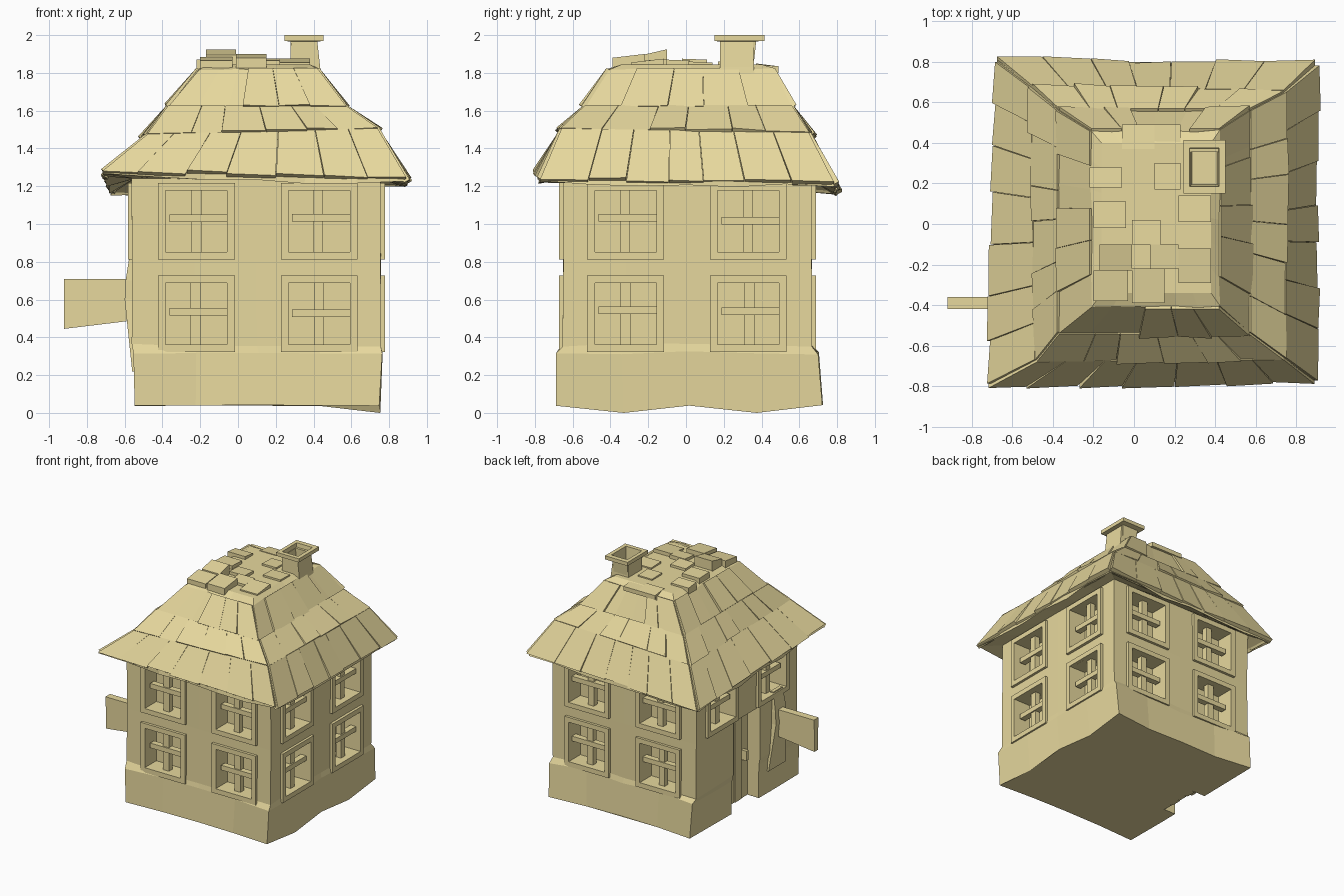
import bpy, bmesh, random
from mathutils import Vector

if "Cube" in bpy.data.objects:
    bpy.data.objects.remove(bpy.data.objects["Cube"])

random.seed(4)
R = random.uniform
clay = bpy.data.materials.new("clay")
clay.diffuse_color = (.8, .69, .34, 1)
clay.use_nodes = True
clay.node_tree.nodes["Principled BSDF"].inputs["Base Color"].default_value = clay.diffuse_color


def make(name, bm):
    bmesh.ops.recalc_face_normals(bm, faces=bm.faces)
    me = bpy.data.meshes.new(name)
    bm.to_mesh(me)
    bm.free()
    me.materials.append(clay)
    ob = bpy.data.objects.new(name, me)
    bpy.context.collection.objects.link(ob)
    return ob


def hexa(bm, low, high):
    """Solid between two matching four-point loops."""
    a = [bm.verts.new(p) for p in low]
    b = [bm.verts.new(p) for p in high]
    bm.faces.new(a[::-1])
    bm.faces.new(b)
    for i in range(4):
        j = (i + 1) % 4
        bm.faces.new((a[i], a[j], b[j], b[i]))


def rect(x0, x1, y0, y1, z):
    return [(x0, y0, z), (x1, y0, z), (x1, y1, z), (x0, y1, z)]


def box(bm, x0, x1, y0, y1, z0, z1):
    hexa(bm, rect(x0, x1, y0, y1, z0), rect(x0, x1, y0, y1, z1))


def ring(corners, n, jit=0.0, jz=0.0):
    """Wobbly rectangular ring with n segments per side."""
    pts = []
    for i in range(4):
        a, b = Vector(corners[i]), Vector(corners[(i + 1) % 4])
        for k in range(n):
            p = a.lerp(b, k / n)
            pts.append(p + Vector((R(-jit, jit), R(-jit, jit), R(-jz, jz))))
    return pts


def loft(bm, rings):
    vs = [[bm.verts.new(p) for p in r] for r in rings]
    bm.faces.new(vs[0][::-1])
    bm.faces.new(vs[-1])
    n = len(vs[0])
    for a, b in zip(vs, vs[1:]):
        for i in range(n):
            j = (i + 1) % n
            bm.faces.new((a[i], a[j], b[j], b[i]))


# walls, flaring gently toward an uneven base, most at the corners
bm = bmesh.new()
low = ring(rect(-.545, .75, -.685, .725, .04), 4, .004, .004)
low[5].z = low[7].z = 0.0
mid = ring(rect(-.55, .765, -.69, .70, .32), 4, .004, .012)
for r, front, back in ((low, -.672, .69), (mid, -.66, .675)):
    for k in (1, 2, 3):
        r[k].y, r[8 + k].y = front, back
loft(bm, [low, mid,
          ring(rect(-.56, .755, -.652, .667, .36), 4, .003, .01),
          ring(rect(-.56, .755, -.65, .665, .8), 4, .002),
          ring(rect(-.565, .755, -.65, .665, 1.3), 4, .002)])
walls = make("walls", bm)


def side_box(bm, side, u0, u1, d0, d1, z0, z1):
    """Box on a wall: u runs along the wall, d points outward."""
    if side == "front":
        box(bm, u0, u1, -.65 - d1, -.65 - d0, z0, z1)
    elif side == "back":
        box(bm, u0, u1, .665 + d0, .665 + d1, z0, z1)
    elif side == "right":
        box(bm, .755 + d0, .755 + d1, u0, u1, z0, z1)
    else:
        box(bm, -.56 - d1, -.56 - d0, u0, u1, z0, z1)


# windows: raised frame, recessed opening, cross bars
cut = bmesh.new()
H = .203
spots = [(s, u, z) for s, us in (("front", (-.22, .43)), ("back", (-.22, .43)),
                                 ("right", (-.32, .33)))
         for u in us for z in (.525, 1.015)]
spots += [("left", u, 1.015) for u in (-.32, .34)]
frames, bars = bmesh.new(), bmesh.new()
for s, u, z in spots:
    o, i = H, H - .04
    for sg in (-1, 1):
        a, b = sorted((sg * i, sg * o))
        side_box(frames, s, u + a, u + b, -.03, .022, z - o, z + o)
        side_box(frames, s, u - i, u + i, -.03, .022, z + a, z + b)
    side_box(cut, s, u - i, u + i, -.13, .1, z - i, z + i)
    c, t = u + R(-.012, .012), z + R(0, .02)
    side_box(bars, s, c - .026, c + .026, -.075, -.03, z - i, z + i)
    side_box(bars, s, u - i + .02, u + i, -.07, -.02, t - .02, t + .02)
make("window_frames", frames)
make("window_bars", bars)

# doorway cut on the left side, then applied with the window openings
side_box(cut, "left", -.17, .18, -.13, .1, -.1, .80)
cutter = make("cutter", cut)
cutter.hide_render = True
mod = walls.modifiers.new("openings", "BOOLEAN")
mod.object = cutter
mod.solver = "EXACT"
bpy.context.view_layer.update()
dg = bpy.context.evaluated_depsgraph_get()
carved = bpy.data.meshes.new_from_object(walls.evaluated_get(dg))
walls.modifiers.clear()
walls.data = carved
bpy.data.objects.remove(cutter)

# door planks and handle
bm = bmesh.new()
for k in range(4):
    y = -.17 + k * .0875
    side_box(bm, "left", y + .003, y + .084, -.135, -.115 + .006 * (k % 2), .04, .80)
make("door", bm)
bm = bmesh.new()
side_box(bm, "left", -.12, -.09, -.12, -.07, .36, .44)
make("door_handle", bm)

# hanging sign on the left wall, with a lump of stone behind it
bm = bmesh.new()
box(bm, -.92, -.55, -.42, -.36, .63, .71)
make("sign_beam", bm)
bm = bmesh.new()
hexa(bm, [(-.92, -.415, .445), (-.59, -.415, .485), (-.59, -.365, .485), (-.92, -.365, .445)],
     rect(-.92, -.59, -.415, -.365, .64))
make("sign_board", bm)
bm = bmesh.new()
loft(bm, [rect(-.56, -.54, -.5, -.28, .22), rect(-.6, -.54, -.46, -.32, .6),
          rect(-.595, -.54, -.46, -.32, .7), rect(-.57, -.54, -.45, -.33, .86)])
make("sign_mount", bm)

# roof shell: soffit, eave lip, three slopes and a flat top
eave = [(-.71, -.79, 1.26), (.89, -.77, 1.22), (.89, .78, 1.2), (-.67, .80, 1.15)]
tiers = [[Vector(p) + Vector((0, 0, .02)) for p in eave],
         [(-.48, -.67, 1.47), (.74, -.66, 1.5), (.74, .65, 1.48), (-.5, .67, 1.45)],
         rect(-.37, .57, -.535, .56, 1.62),
         rect(-.21, .42, -.41, .46, 1.82)]
tiers = [[Vector(p) for p in t] for t in tiers]
bm = bmesh.new()
eave_ring = ring(eave, 6, .01, .012)
for i, p in enumerate(eave_ring):
    if i % 6 in (2, 3, 4):
        p.z -= .015
loft(bm, [ring(rect(-.55, .745, -.64, .655, 1.24), 6), eave_ring]
     + [ring(t, 6, .006, .006) for t in tiers]
     + [ring(rect(-.16, .38, -.34, .40, 1.845), 6)])
make("roof", bm)

# roof shingles: wedges laid in uneven columns on every slope
bm = bmesh.new()
for row in range(3):
    for s in range(4):
        a, b = tiers[row][s], tiers[row][(s + 1) % 4]
        c, d = tiers[row + 1][(s + 1) % 4], tiers[row + 1][s]
        nrm = (b - a).cross(d - a).normalized()
        n = (7, 6, 5)[row]
        cuts = [0] + [(k + R(-.2, .2)) / n for k in range(1, n)] + [1]
        for t0, t1 in zip(cuts, cuts[1:]):
            if row == 2 and R(0, 1) < .3:
                continue
            g = .001
            p, q = a.lerp(b, t0 + g), a.lerp(b, t1 - g)
            r, u = d.lerp(c, t1 - g), d.lerp(c, t0 + g)
            drop = R(-.01, .05)
            p, q = p.lerp(u, -drop), q.lerp(r, -drop)
            h, tilt = R(.008, .028), R(-.007, .007)
            base = [v - nrm * .02 for v in (p, q, r, u)]
            top = [p + nrm * (h + tilt), q + nrm * (h - tilt),
                   r + nrm * .012, u + nrm * .012]
            hexa(bm, base, top)
make("roof_shingles", bm)

# tiles on the flat top: x, y, size along x and y, height at front and back
bm = bmesh.new()
for x, y, w, l, z0, z1 in ((-.17, -.23, .16, .13, 1.895, 1.925), (-.01, -.39, .16, .17, 1.88, 1.90),
                           (-.01, -.1, .14, .12, 1.87, 1.865), (.22, -.29, .16, .17, 1.855, 1.875),
                           (.22, .01, .16, .13, 1.86, 1.855), (-.22, .18, .16, .10, 1.87, 1.86),
                           (-.06, .37, .16, .12, 1.85, 1.835), (.10, .17, .13, .13, 1.86, 1.855),
                           (-.2, -.02, .16, .13, 1.875, 1.87), (.1, .37, .13, .12, 1.845, 1.835),
                           (-.2, -.38, .17, .15, 1.865, 1.885), (.08, -.22, .14, .12, 1.865, 1.875)):
    hexa(bm, rect(x, x + w, y, y + l, 1.80),
         [(x, y, z0), (x + w, y, z0), (x + w, y + l, z1), (x, y + l, z1)])
make("top_tiles", bm)

# hollow chimney: flared stack and square cap
bm = bmesh.new()
prof = [(.27, .46, .15, .37, 1.66), (.275, .435, .18, .36, 1.83), (.28, .42, .18, .355, 1.965),
        (.245, .452, .15, .415, 1.97), (.245, .452, .15, .415, 2.0),
        (.275, .42, .185, .375, 2.0), (.285, .41, .195, .36, 1.86)]
loft(bm, [rect(*p) for p in prof])
make("chimney", bm)
